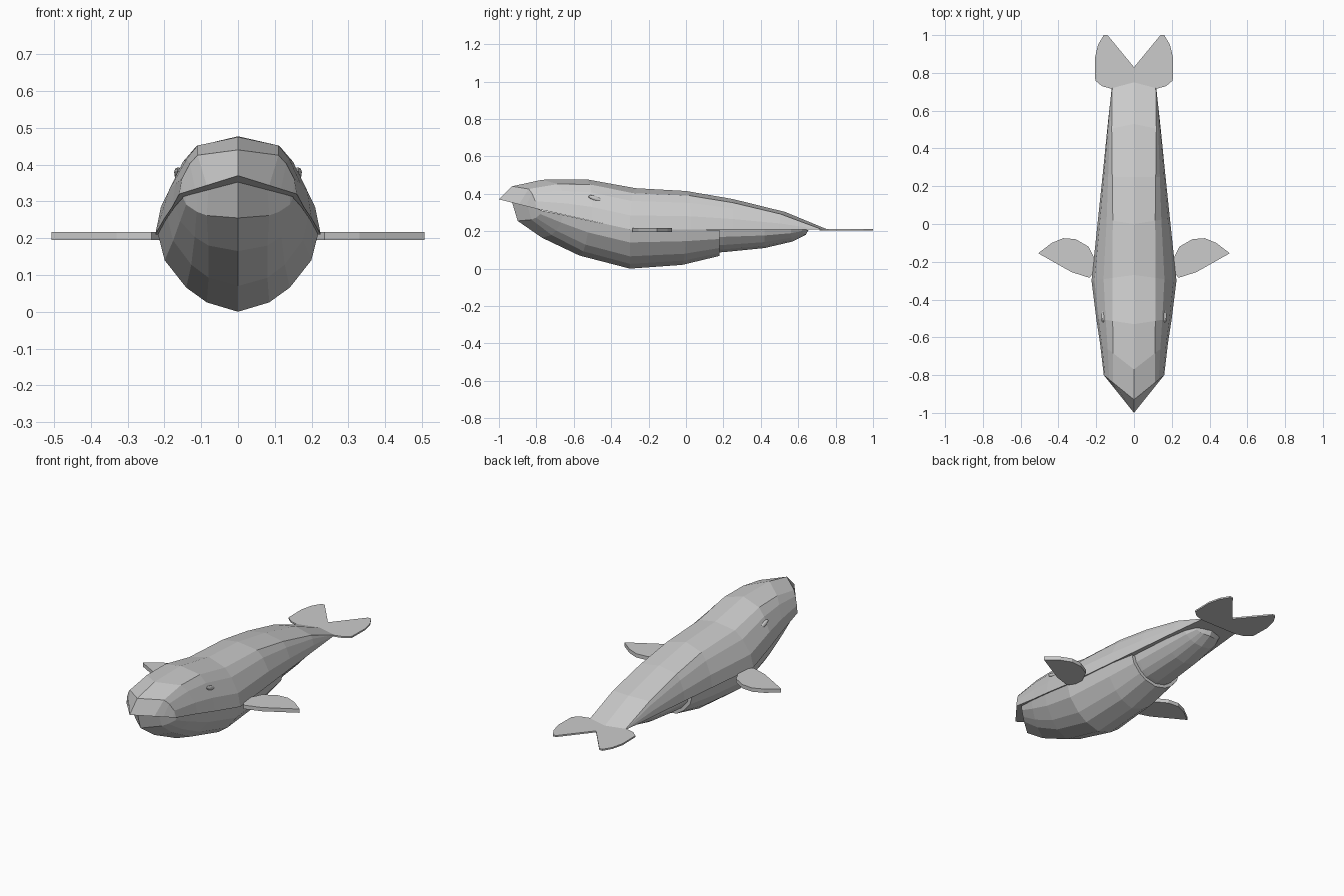
import bpy, bmesh, math

# x fraction (between crease and edge) and height fraction, edge to crease
ARC = [(1.0, 0.0), (0.86, 0.34), (0.42, 0.69), (0.0, 0.88)]


def finish(bm, name):
    bmesh.ops.remove_doubles(bm, verts=bm.verts, dist=0.0005)
    bmesh.ops.recalc_face_normals(bm, faces=bm.faces)
    mesh = bpy.data.meshes.new(name)
    bm.to_mesh(mesh)
    bm.free()
    obj = bpy.data.objects.new(name, mesh)
    bpy.context.collection.objects.link(obj)
    return obj


def shell(name, sections, lip=True):
    """Faceted half-round hull; section = edge y, centre y, half width, crease x, edge z, centre z."""
    bm = bmesh.new()
    rings = []
    for i, (ye, yc, w, u, ze, zc) in enumerate(sections):
        half = []
        for fx, fz in ARC:
            x = u + (w - u) * fx
            if lip and i == 0:
                fz = 1 - x / w
            half.append((x, yc + (ye - yc) * x / w, ze + (zc - ze) * fz))
        pts = half + [(0, yc, zc)] + [(-x, y, z) for x, y, z in reversed(half)]
        rings.append([bm.verts.new(p) for p in pts])
    n = len(rings[0])
    for a, b in zip(rings, rings[1:]):
        for j in range(n):
            k = (j + 1) % n
            bm.faces.new((a[j], a[k], b[k], b[j]))
    bm.faces.new(rings[0])
    bm.faces.new(rings[-1])
    return finish(bm, name)


def plate(name, outline, z0, z1):
    bm = bmesh.new()
    face = bm.faces.new([bm.verts.new((x, y, z0)) for x, y in outline])
    ext = bmesh.ops.extrude_face_region(bm, geom=[face])
    for v in ext["geom"]:
        if isinstance(v, bmesh.types.BMVert):
            v.co.z = z1
    return finish(bm, name)


# Back and head
shell("upper_body", [
    (-0.80, -1.00, 0.160, 0.085, 0.32, 0.37),
    (-0.80, -0.93, 0.160, 0.110, 0.32, 0.44),
    (-0.63, -0.77, 0.180, 0.110, 0.283, 0.475),
    (-0.50, -0.53, 0.200, 0.113, 0.254, 0.477),
    (-0.30, -0.27, 0.225, 0.115, 0.21, 0.43),
    (0.03, 0.00, 0.190, 0.112, 0.21, 0.415),
    (0.25, 0.25, 0.167, 0.115, 0.21, 0.372),
    (0.50, 0.53, 0.142, 0.118, 0.21, 0.303),
    (0.72, 0.75, 0.118, 0.115, 0.208, 0.212),
])

# Lower jaw and front belly
shell("lower_jaw", [
    (-0.77, -0.93, 0.152, 0.080, 0.312, 0.355),
    (-0.77, -0.90, 0.150, 0.085, 0.310, 0.255),
    (-0.66, -0.77, 0.170, 0.080, 0.288, 0.165),
    (-0.52, -0.57, 0.192, 0.080, 0.257, 0.07),
    (-0.30, -0.30, 0.218, 0.085, 0.212, 0.0),
    (0.00, -0.02, 0.188, 0.078, 0.212, 0.02),
    (0.18, 0.18, 0.165, 0.070, 0.205, 0.068),
])

# Rear belly
shell("rear_belly", [
    (0.05, 0.05, 0.150, 0.065, 0.212, 0.08),
    (0.20, 0.20, 0.146, 0.065, 0.212, 0.088),
    (0.42, 0.42, 0.130, 0.055, 0.212, 0.11),
    (0.56, 0.57, 0.110, 0.045, 0.212, 0.145),
    (0.62, 0.64, 0.085, 0.035, 0.212, 0.18),
    (0.63, 0.655, 0.075, 0.030, 0.212, 0.207),
], lip=False)

# Tail fluke
tail_half = [(0.115, 0.715), (0.17, 0.73), (0.205, 0.76), (0.207, 0.88),
             (0.19, 0.95), (0.16, 1.0), (0.14, 1.0)]
plate("tail_fluke", tail_half + [(0, 0.83)] + [(-x, y) for x, y in reversed(tail_half)],
      0.203, 0.212)

# Flippers and eyes on both sides
flipper = [(0.19, -0.22), (0.235, -0.285), (0.33, -0.255), (0.507, -0.155), (0.435, -0.10),
           (0.375, -0.075), (0.31, -0.08), (0.24, -0.12)]
for side, s in (("right", 1), ("left", -1)):
    plate("flipper_" + side, [(s * x, y) for x, y in flipper], 0.195, 0.217)
    bpy.ops.mesh.primitive_uv_sphere_add(segments=12, ring_count=8, radius=1,
                                         location=(s * 0.16, -0.482, 0.373),
                                         rotation=(-0.36, 0, s * 0.12))
    eye = bpy.context.object
    eye.name = "eye_" + side
    eye.scale = (0.013, 0.044, 0.013)
